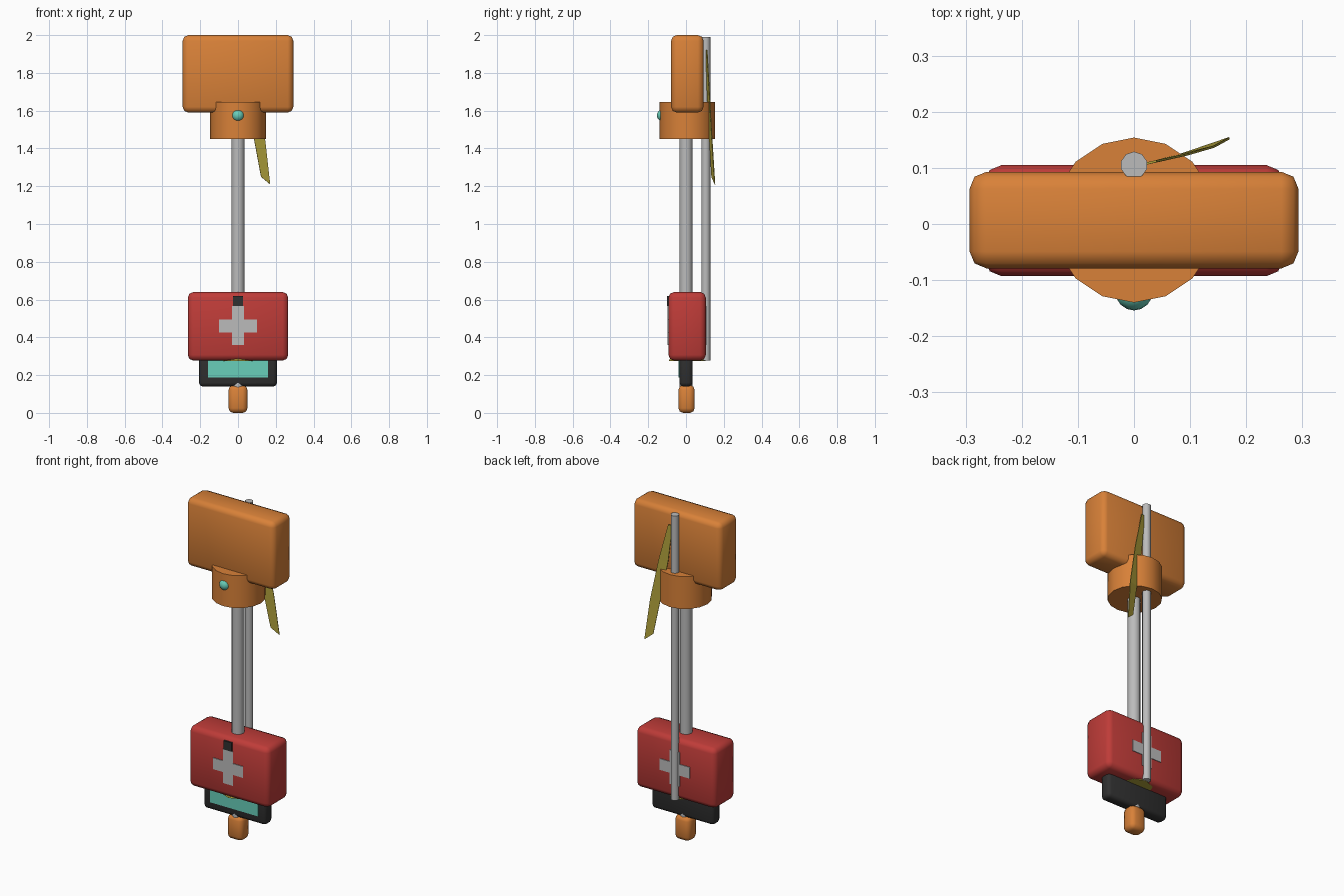
import bpy, math

if "Cube" in bpy.data.objects:
    bpy.data.objects.remove(bpy.data.objects["Cube"])


def material(name, rgb):
    m = bpy.data.materials.new(name)
    m.diffuse_color = (*rgb, 1)
    m.use_nodes = True
    m.node_tree.nodes["Principled BSDF"].inputs["Base Color"].default_value = m.diffuse_color
    return m


ORANGE = material("orange", (0.69, 0.22, 0.04))
RED = material("red", (0.52, 0.045, 0.04))
GREY = material("light grey", (0.50, 0.50, 0.50))
DARK = material("charcoal", (0.03, 0.03, 0.03))
TEAL = material("teal", (0.14, 0.62, 0.49))
OLIVE = material("olive", (0.44, 0.36, 0.045))


def finish(name, mat, smooth=40):
    ob = bpy.context.object
    ob.name = name
    ob.data.materials.append(mat)
    if smooth:
        bpy.ops.object.shade_smooth_by_angle(angle=math.radians(smooth))
    return ob


def box(name, lo, hi, mat, bevel=0.0):
    size = [b - a for a, b in zip(lo, hi)]
    bpy.ops.mesh.primitive_cube_add(size=1, location=[(a + b) / 2 for a, b in zip(lo, hi)])
    ob = bpy.context.object
    ob.scale = size
    bpy.ops.object.transform_apply(location=False, rotation=False, scale=True)
    if bevel:
        mod = ob.modifiers.new("bevel", 'BEVEL')
        mod.width = bevel
        mod.segments = 2
        bpy.ops.object.modifier_apply(modifier="bevel")
    return finish(name, mat, 50 if bevel else 0)


def rod(name, y, z0, z1, r, mat, sides):
    bpy.ops.mesh.primitive_cylinder_add(vertices=sides, radius=r, depth=z1 - z0,
                                        location=(0, y, (z0 + z1) / 2))
    return finish(name, mat, 50)


# Head block, collar and front button
box("head_block", (-0.293, -0.079, 1.59), (0.293, 0.093, 2.0), ORANGE, 0.03)
rod("collar", 0.007, 1.45, 1.645, 0.147, ORANGE, 16)
bpy.ops.mesh.primitive_uv_sphere_add(segments=16, ring_count=10, radius=0.033,
                                     location=(0, -0.121, 1.575))
finish("front_button", TEAL, 60)

# Main shaft and rear rod
rod("main_shaft", 0, 0.08, 1.6, 0.035, GREY, 12)
rod("rear_rod", 0.105, 0.277, 1.99, 0.024, GREY, 10)

# Medical case with latch and a cross on both sides
box("case", (-0.266, -0.093, 0.277), (0.266, 0.105, 0.64), RED, 0.03)
for side, y0, y1 in (("front", -0.097, -0.09), ("back", 0.102, 0.109)):
    box(side + "_cross_upright", (-0.033, y0, 0.36), (0.033, y1, 0.565), GREY)
    for tag, x0, x1 in (("left", -0.1, -0.033), ("right", 0.033, 0.1)):
        box(f"{side}_cross_{tag}_arm", (x0, y0, 0.426), (x1, y1, 0.494), GREY)
box("latch", (-0.027, -0.1, 0.565), (0.027, -0.06, 0.618), DARK)

# Olive cap poking out of the lower case edges
bpy.ops.mesh.primitive_cone_add(vertices=8, radius1=0.097, radius2=0, depth=0.2,
                                location=(0, 0.006, 0.376))
finish("lower_cap", OLIVE, 0)

# Display panel
box("display_frame", (-0.207, -0.035, 0.14), (0.207, 0.035, 0.42), DARK, 0.02)
box("display_screen", (-0.16, -0.039, 0.188), (0.16, -0.032, 0.37), TEAL)

# Grip at the bottom
box("grip", (-0.05, -0.04, 0.0), (0.05, 0.046, 0.147), ORANGE, 0.025)

# Ribbon hanging from the rear rod: (z, inner x, outer x, inner y, outer y)
rows = [(1.92, 0.015, 0.04, 0.106, 0.112), (1.70, 0.04, 0.095, 0.112, 0.124),
        (1.45, 0.085, 0.143, 0.124, 0.138), (1.23, 0.122, 0.17, 0.136, 0.153)]
verts = []
for i, (z, xi, xo, yi, yo) in enumerate(rows):
    tilt = 0.02 if i == len(rows) - 1 else 0
    verts += [(xi, yi, z + tilt), (xo, yo, z - tilt)]
faces = [(2 * i, 2 * i + 1, 2 * i + 3, 2 * i + 2) for i in range(len(rows) - 1)]
mesh = bpy.data.meshes.new("ribbon")
mesh.from_pydata(verts, [], faces)
ribbon = bpy.data.objects.new("ribbon", mesh)
bpy.context.collection.objects.link(ribbon)
mesh.materials.append(OLIVE)
solid = ribbon.modifiers.new("thickness", 'SOLIDIFY')
solid.thickness = 0.004
solid.offset = 0
